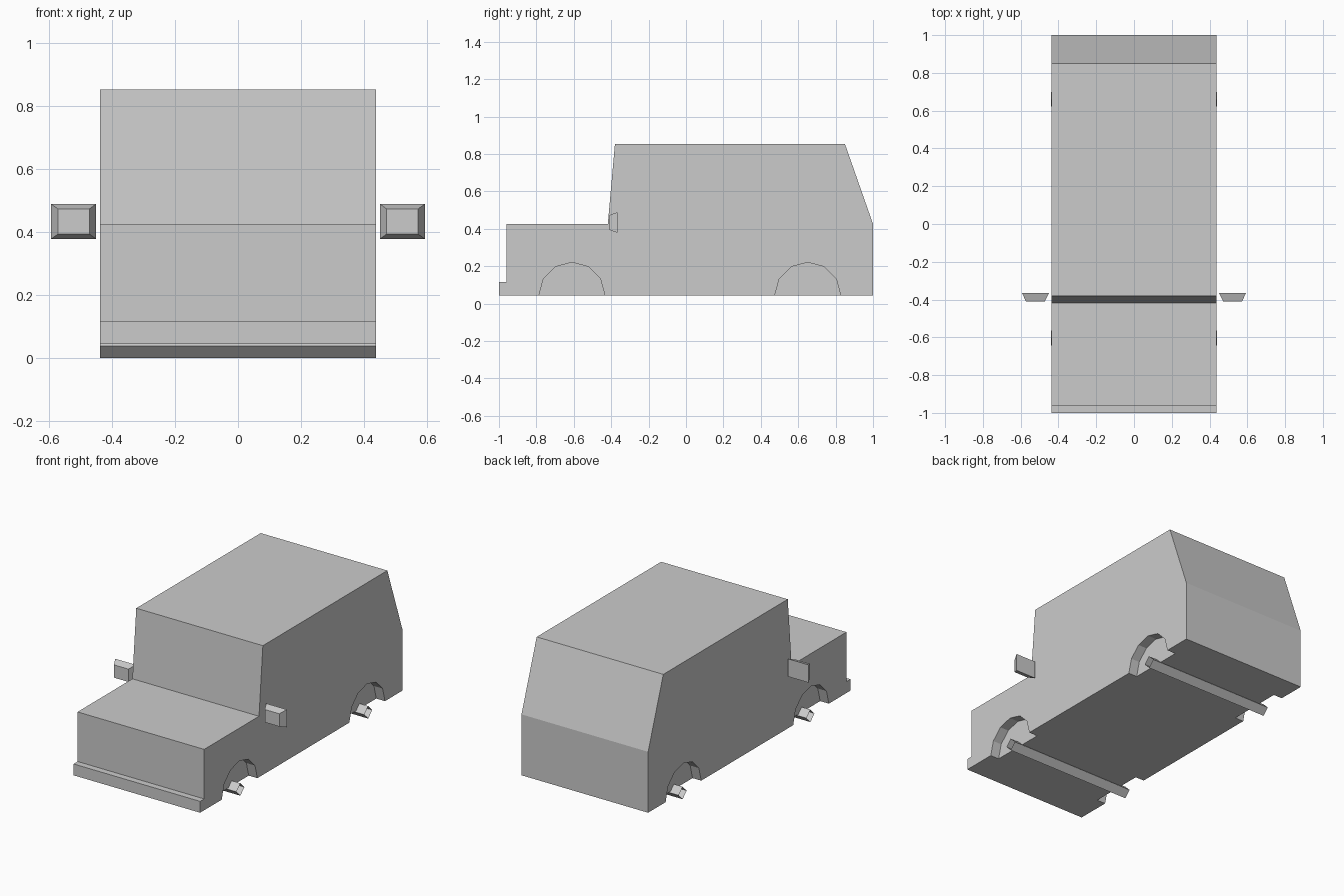
import bpy, bmesh, math
from mathutils import Matrix

if "Cube" in bpy.data.objects:
    bpy.data.objects.remove(bpy.data.objects["Cube"])

HALF_W = 0.438
ARCH_DEPTH = 0.06


def finish(name, bm):
    bmesh.ops.recalc_face_normals(bm, faces=bm.faces)
    mesh = bpy.data.meshes.new(name)
    bm.to_mesh(mesh)
    bm.free()
    obj = bpy.data.objects.new(name, mesh)
    bpy.context.collection.objects.link(obj)
    return obj


def tube_x(bm, x, y, z, radius, length, sides, caps):
    """Cylinder lying along x with a vertex pointing straight up."""
    m = Matrix.Translation((x, y, z)) @ Matrix.Rotation(math.pi / 2, 4, 'Y')
    bmesh.ops.create_cone(bm, cap_ends=caps, segments=sides, radius1=radius,
                          radius2=radius, depth=length, matrix=m)


# Body: side profile extruded across the width
profile = [(-1, 0.045), (-1, 0.116), (-0.96, 0.116), (-0.96, 0.426),
           (-0.418, 0.426), (-0.38, 0.853), (0.85, 0.853), (1, 0.426), (1, 0.045)]
bm = bmesh.new()
side = bm.faces.new([bm.verts.new((-HALF_W, y, z)) for y, z in profile])
ext = bmesh.ops.extrude_face_region(bm, geom=[side], use_keep_orig=True)
bmesh.ops.translate(bm, vec=(2 * HALF_W, 0, 0),
                    verts=[v for v in ext["geom"] if isinstance(v, bmesh.types.BMVert)])
body = finish("body", bm)

# Wheel arches: shallow twelve-sided recesses cut into both sides
bm = bmesh.new()
for s in (-1, 1):
    for y in (-0.61, 0.651):
        tube_x(bm, s * (HALF_W - ARCH_DEPTH + 0.1), y, 0.045, 0.176, 0.2, 12, True)
cutter = finish("wheel_arch_cutter", bm)
cutter.hide_render = True
cutter.hide_viewport = True
cut = body.modifiers.new("wheel_arches", 'BOOLEAN')
cut.operation = 'DIFFERENCE'
cut.solver = 'EXACT'
cut.object = cutter

# Axles: open four-sided tubes standing on one edge
for name, y in (("front_axle", -0.603), ("rear_axle", 0.66)):
    bm = bmesh.new()
    tube_x(bm, 0, y, 0.039, 0.039, 2 * HALF_W + 0.002, 4, False)
    finish(name, bm)

# Side mirrors: blocks tapering towards the front
for name, s in (("left_mirror", -1), ("right_mirror", 1)):
    bm = bmesh.new()
    bmesh.ops.create_cube(bm, size=1)
    for v in bm.verts:
        front = v.co.y < 0
        w, h = (0.1, 0.08) if front else (0.143, 0.111)
        v.co = (s * 0.522 + v.co.x * w, -0.409 if front else -0.365, 0.434 + v.co.z * h)
    finish(name, bm)
